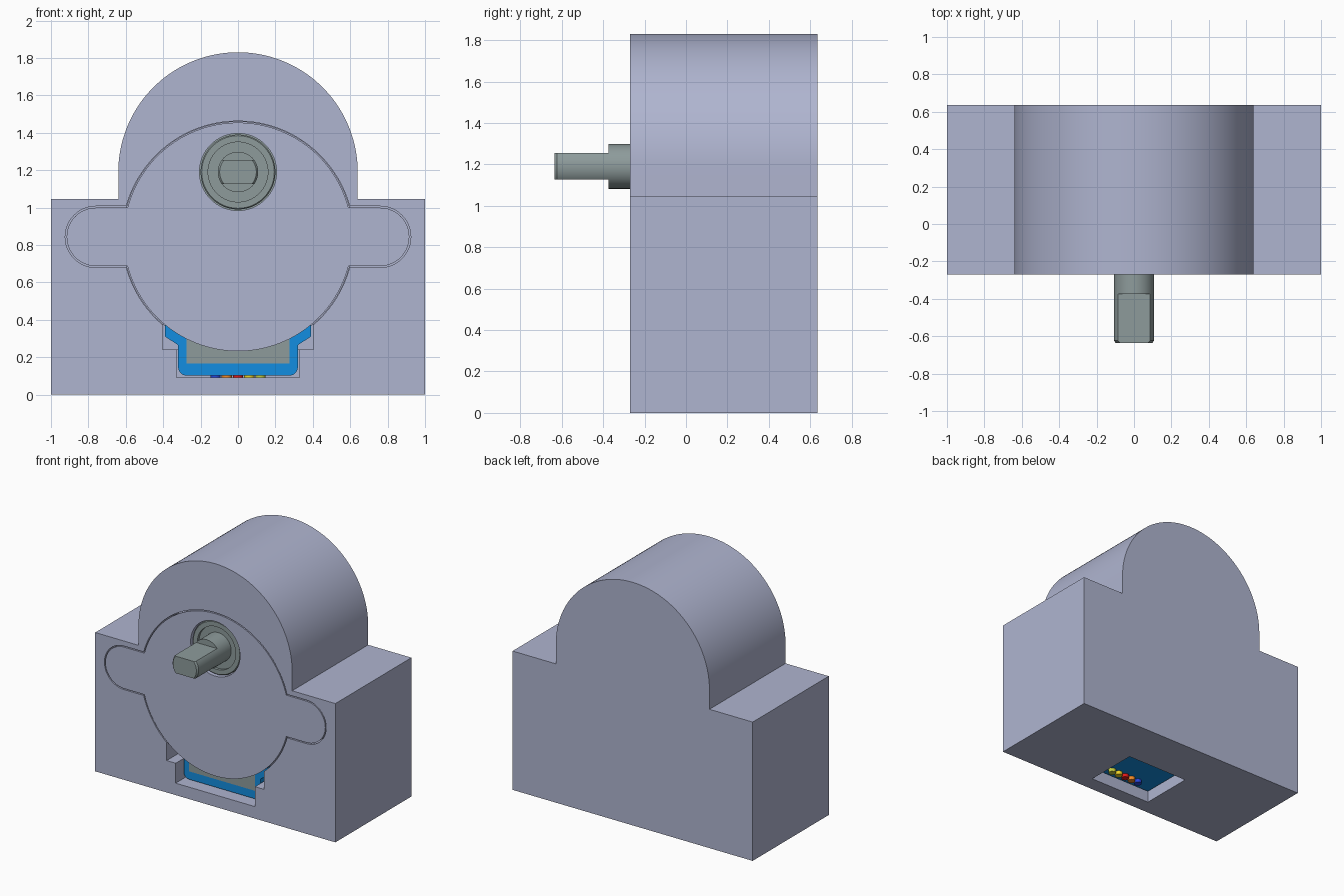
import bpy, bmesh
from math import sin, cos, pi, asin

if "Cube" in bpy.data.objects:
    bpy.data.objects.remove(bpy.data.objects["Cube"])

FRONT, BACK = -0.27, 0.635
CZ, SZ = 0.843, 1.19          # motor axis height, shaft axis height
PLATE = -0.19                 # front face of the motor itself


def material(name, rgb):
    m = bpy.data.materials.new(name)
    m.diffuse_color = (*rgb, 1)
    m.use_nodes = True
    m.node_tree.nodes["Principled BSDF"].inputs["Base Color"].default_value = m.diffuse_color
    return m


LAVENDER = material("lavender", (0.43, 0.46, 0.63))
STEEL = material("steel", (0.27, 0.33, 0.33))
BLUE = material("blue", (0.006, 0.27, 0.75))


def finish(bm, name, mat):
    bmesh.ops.recalc_face_normals(bm, faces=bm.faces)
    me = bpy.data.meshes.new(name)
    bm.to_mesh(me)
    bm.free()
    ob = bpy.data.objects.new(name, me)
    bpy.context.collection.objects.link(ob)
    if mat:
        me.materials.append(mat)
    return ob


def prism(name, pts, y0, y1, mat=None):
    """Extrude an x-z outline along y."""
    bm = bmesh.new()
    f = bm.faces.new([bm.verts.new((x, y0, z)) for x, z in pts])
    new = bmesh.ops.extrude_face_region(bm, geom=[f])["geom"]
    bmesh.ops.translate(bm, vec=(0, y1 - y0, 0),
                        verts=[v for v in new if isinstance(v, bmesh.types.BMVert)])
    return finish(bm, name, mat)


def lathe(name, prof, cz, mat, n=64):
    """Spin a (radius, y) profile about a y-parallel axis, capping both ends."""
    bm = bmesh.new()
    rings = [[bm.verts.new((r * cos(2 * pi * i / n), y, cz + r * sin(2 * pi * i / n)))
              for i in range(n)] for r, y in prof]
    for a, b in zip(rings, rings[1:]):
        for i in range(n):
            j = (i + 1) % n
            bm.faces.new((a[i], a[j], b[j], b[i]))
    bm.faces.new(rings[0])
    bm.faces.new(rings[-1])
    return finish(bm, name, mat)


def arc(cx, cz, r, a0, a1, n):
    return [(cx + r * cos(a0 + (a1 - a0) * i / n), cz + r * sin(a0 + (a1 - a0) * i / n))
            for i in range(n + 1)]


def rect(hw, z0, z1):
    return [(-hw, z0), (hw, z0), (hw, z1), (-hw, z1)]


def eared_outline(gap):
    """Disc with two rounded ears, shrunk by gap."""
    R, r = 0.619 - gap, 0.164 - gap
    t = asin(r / R)
    return (arc(0, CZ, R, t, pi - t, 64) + arc(-0.76, CZ, r, pi / 2, 3 * pi / 2, 24)
            + arc(0, CZ, R, pi + t, 2 * pi - t, 64) + arc(0.76, CZ, r, -pi / 2, pi / 2, 24))


def cut(ob, *cutters):
    bpy.context.view_layer.objects.active = ob
    for c in cutters:
        c.hide_render = True
        m = ob.modifiers.new("cut", "BOOLEAN")
        m.operation, m.solver, m.object = "DIFFERENCE", "EXACT", c
        bpy.ops.object.modifier_apply(modifier=m.name)
        bpy.data.objects.remove(c)


# Housing: block with a domed top, hollowed for the motor
outline = ([(-1, 0), (1, 0), (1, 1.045), (0.64, 1.045)]
           + arc(0, SZ, 0.64, 0, pi, 72) + [(-0.64, 1.045), (-1, 1.045)])
housing = prism("housing", outline, FRONT, BACK, LAVENDER)
cut(housing,
    prism("ear_recess", eared_outline(0), FRONT - 0.1, -0.145),
    prism("motor_bore", arc(0, CZ, 0.615, 0, 2 * pi * 95 / 96, 95), FRONT - 0.08, 0.57),
    prism("pocket_upper", rect(0.405, 0.24, 0.6), FRONT - 0.06, 0.53),
    prism("pocket_lower", rect(0.33, 0.09, 0.5), FRONT - 0.04, 0.52),
    prism("wire_opening", rect(0.26, -0.1, 0.15), -0.155, 0.26))

# Front lid with a hole for the shaft collar
lid = prism("lid", eared_outline(0.008), FRONT, PLATE - 0.002, LAVENDER)
cut(lid, lathe("collar_hole", [(0.206, -0.5), (0.206, 0)], SZ, None))

# Motor can, mounting plate, collar and flatted shaft
can = lathe("motor_can", [(0.605, PLATE + 0.03), (0.605, 0.545), (0.59, 0.56)], CZ, STEEL, 96)
plate = prism("mounting_plate", eared_outline(0.012), PLATE, PLATE + 0.035, STEEL)
collar = lathe("shaft_collar", [(0.2, PLATE + 0.01), (0.2, -0.25), (0.194, -0.256), (0.16, -0.256),
                                (0.16, -0.235), (0.1, -0.235)], SZ, STEEL)
shaft = lathe("shaft", [(0.108, PLATE), (0.108, -0.623), (0.098, -0.635)], SZ, STEEL)
cut(shaft, prism("flat_top", rect(0.3, SZ + 0.064, SZ + 0.3), -0.8, -0.373),
    prism("flat_bottom", rect(0.3, SZ - 0.3, SZ - 0.064), -0.8, -0.373))

# Blue wiring cover with a rounded base and flared shoulders
half = arc(0.275, 0.147, 0.045, -pi / 2, 0, 8) + [(0.32, 0.265), (0.39, 0.31), (0.39, 0.45)]
cover = prism("wiring_cover", half + [(-x, z) for x, z in reversed(half)], PLATE + 0.002, 0.5, BLUE)
panel = prism("cover_panel", rect(0.275, 0.165, 0.45), PLATE - 0.003, PLATE + 0.03, STEEL)

# Five coloured wire stubs in the bottom opening
wires = []
colours = {"blue": (0.02, 0.06, 0.7), "orange": (0.9, 0.25, 0.02), "red": (0.75, 0.01, 0.01),
           "yellow": (0.85, 0.65, 0.02), "green_yellow": (0.55, 0.6, 0.05)}
for i, (name, rgb) in enumerate(colours.items()):
    bm = bmesh.new()
    bmesh.ops.create_cone(bm, cap_ends=True, segments=20, radius1=0.027, radius2=0.027, depth=0.04)
    w = finish(bm, "wire_" + name, material("wire_" + name, rgb))
    w.location = (-0.12 + 0.06 * i, -0.1, 0.095)
    wires.append(w)

# Smooth the curved sides, keep edges crisp
for ob in [housing, lid, can, plate, collar, shaft, cover] + wires:
    bpy.ops.object.select_all(action="DESELECT")
    ob.select_set(True)
    bpy.context.view_layer.objects.active = ob
    bpy.ops.object.shade_smooth_by_angle(angle=pi / 6)
